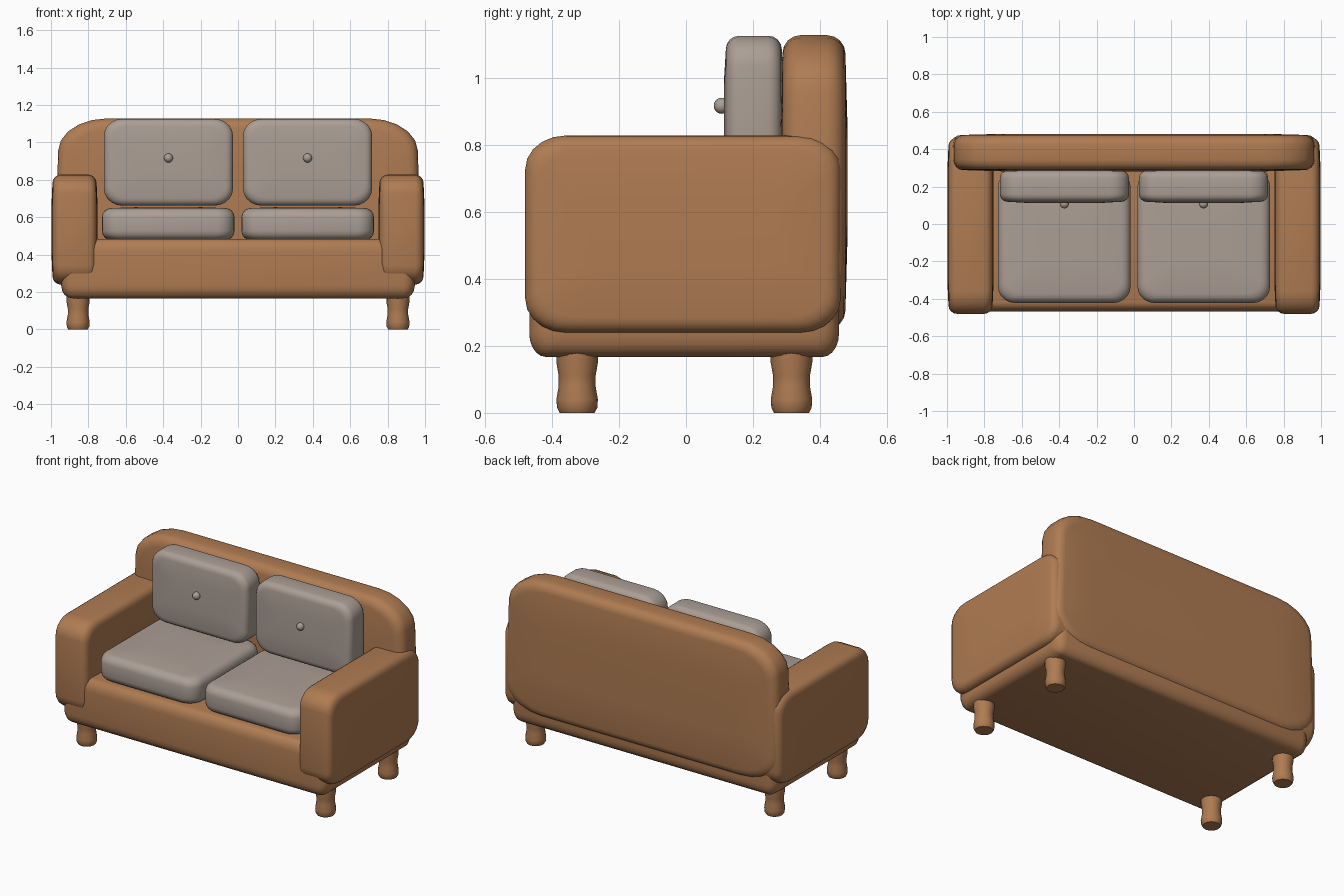
import bpy, bmesh
from math import sin, cos, pi

cube = bpy.data.objects.get("Cube")
if cube:
    bpy.data.objects.remove(cube, do_unlink=True)


def make_material(name, color):
    mat = bpy.data.materials.new(name)
    mat.use_nodes = True
    mat.diffuse_color = (*color, 1)
    bsdf = mat.node_tree.nodes["Principled BSDF"]
    bsdf.inputs["Base Color"].default_value = (*color, 1)
    bsdf.inputs["Roughness"].default_value = 0.8
    return mat


brown = make_material("brown upholstery", (0.43, 0.2, 0.085))
grey = make_material("warm grey fabric", (0.41, 0.345, 0.3))


def finish(bm, name, mat):
    """Turn a bmesh into a smooth shaded object."""
    bmesh.ops.recalc_face_normals(bm, faces=bm.faces)
    mesh = bpy.data.meshes.new(name)
    bm.to_mesh(mesh)
    bm.free()
    mesh.materials.append(mat)
    obj = bpy.data.objects.new(name, mesh)
    bpy.context.collection.objects.link(obj)
    bpy.ops.object.select_all(action="DESELECT")
    obj.select_set(True)
    bpy.context.view_layer.objects.active = obj
    bpy.ops.object.shade_smooth_by_angle(angle=pi / 4)
    return obj


def loft(bm, rings):
    """Skin a list of closed point rings and cap both ends."""
    loops = [[bm.verts.new(p) for p in ring] for ring in rings]
    for a, b in zip(loops, loops[1:]):
        for i in range(len(a)):
            j = (i + 1) % len(a)
            bm.faces.new((a[i], a[j], b[j], b[i]))
    bm.faces.new(loops[0][::-1])
    bm.faces.new(loops[-1])


def padded_slab(name, mat, axis, low, high, corner, rim, bulge=0.006, taper=0):
    """Rounded slab: elliptical corners across the axis, soft rims along it."""
    axis_i = "xyz".index(axis)
    ui, vi = [i for i in range(3) if i != axis_i]
    mid = [(a + b) / 2 for a, b in zip(low, high)]
    half = [(b - a) / 2 for a, b in zip(low, high)]
    hu, hv, hd = half[ui], half[vi], half[axis_i]

    # Outline of the slab, one elliptical arc for each corner
    outline = []
    steps = 5
    for k, (su, sv) in enumerate(((1, 1), (-1, 1), (-1, -1), (1, -1))):
        for s in range(steps + 1):
            a = (k + s / steps) * pi / 2
            outline.append((su * (hu - corner[0]) + corner[0] * cos(a),
                            sv * (hv - corner[1]) + corner[1] * sin(a)))

    # Inset and depth of each ring from the cap centre out to the side wall
    steps = 4
    levels = [(min(hu, hv) * 0.6, hd)]
    for s in range(steps + 1):
        a = s / steps * pi / 2
        levels.append((rim * (1 - sin(a)), hd - bulge - rim * (1 - cos(a))))
    levels = [(e, -d) for e, d in levels] + [(e, d) for e, d in levels[::-1]]

    rings = []
    for inset, depth in levels:
        ring = []
        for u, v in outline:
            p = [0, 0, 0]
            p[ui] = u * (hu - inset) / hu
            p[vi] = v * (hv - inset) / hv
            p[axis_i] = depth
            p[0] *= 1 - taper * (p[2] / half[2] + 1) / 2
            ring.append([m + c for m, c in zip(mid, p)])
        rings.append(ring)
    bm = bmesh.new()
    loft(bm, rings)
    return finish(bm, name, mat)


def leg(name, x, y):
    """Round leg with a slight waist."""
    profile = [(0.052, 0), (0.06, 0.015), (0.062, 0.04), (0.055, 0.08),
               (0.055, 0.11), (0.062, 0.15), (0.062, 0.2)]
    bm = bmesh.new()
    sides = 16
    loft(bm, [[(x + r * cos(2 * pi * i / sides), y + r * sin(2 * pi * i / sides), z)
               for i in range(sides)] for r, z in profile])
    finish(bm, name, brown)


def button(name, x):
    bm = bmesh.new()
    bmesh.ops.create_uvsphere(bm, u_segments=16, v_segments=10, radius=0.024)
    finish(bm, name, grey).location = (x, 0.107, 0.917)


# Frame of the sofa
padded_slab("seat_base", brown, "x", (-0.95, -0.468, 0.167), (0.95, 0.457, 0.485),
            (0.05, 0.07), 0.06)
padded_slab("backrest", brown, "y", (-0.985, 0.282, 0.25), (0.985, 0.482, 1.128),
            (0.26, 0.17), 0.055, taper=0.03)

# Mirrored parts
for side, s in (("left", 1), ("right", -1)):
    def span(a, b):
        return sorted((s * a, s * b))

    x0, x1 = span(0.75, 0.998)
    padded_slab(side + "_arm", brown, "x", (x0, -0.48, 0.24), (x1, 0.462, 0.828),
                (0.12, 0.1), 0.045)
    x0, x1 = span(0.018, 0.728)
    padded_slab(side + "_seat_cushion", grey, "z", (x0, -0.422, 0.472),
                (x1, 0.285, 0.655), (0.09, 0.09), 0.05)
    x0, x1 = span(0.027, 0.717)
    padded_slab(side + "_back_cushion", grey, "y", (x0, 0.113, 0.662),
                (x1, 0.292, 1.126), (0.1, 0.09), 0.04)
    button(side + "_button", s * 0.372)
    leg(side + "_front_leg", s * 0.855, -0.325)
    leg(side + "_back_leg", s * 0.855, 0.315)
